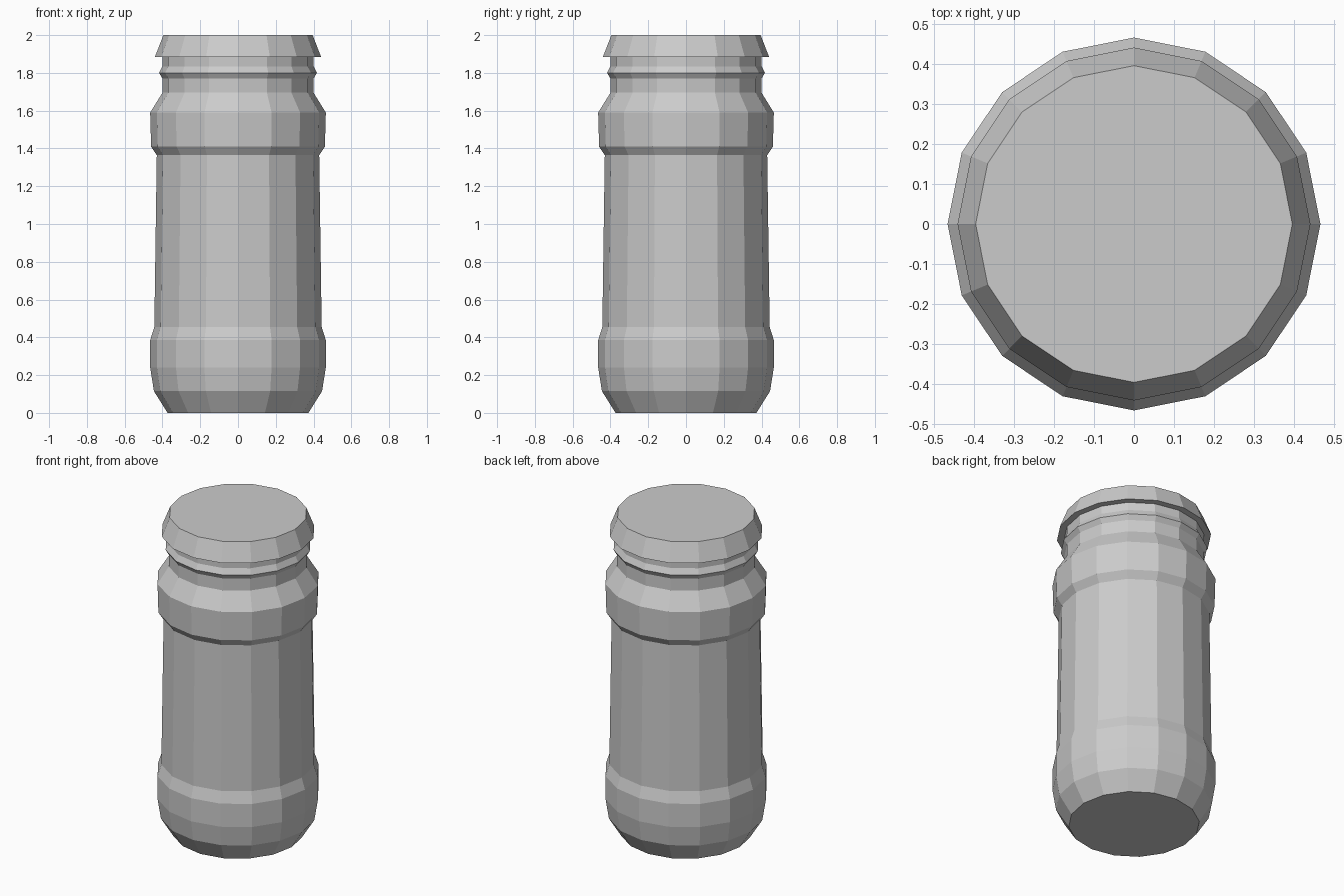
import bpy, bmesh
from math import cos, sin, pi

if "Cube" in bpy.data.objects:
    bpy.data.objects.remove(bpy.data.objects["Cube"])

SIDES = 16


def lathe(name, profile):
    """Closed faceted solid from (radius, height) pairs, bottom to top."""
    bm = bmesh.new()
    rings = [[bm.verts.new((r * cos(2 * pi * i / SIDES), r * sin(2 * pi * i / SIDES), z))
              for i in range(SIDES)] for r, z in profile]
    for low, high in zip(rings, rings[1:]):
        for i in range(SIDES):
            j = (i + 1) % SIDES
            bm.faces.new((low[i], low[j], high[j], high[i]))
    bm.faces.new(rings[0][::-1])
    bm.faces.new(rings[-1])
    mesh = bpy.data.meshes.new(name)
    bm.to_mesh(mesh)
    bm.free()
    obj = bpy.data.objects.new(name, mesh)
    bpy.context.collection.objects.link(obj)
    return obj


# Jar body: rounded foot, lower band, straight wall, upper band, shoulder, neck ridge
lathe("jar_body", [
    (0.373, 0.0), (0.445, 0.115), (0.465, 0.24), (0.465, 0.385),
    (0.443, 0.455), (0.43, 1.365), (0.46, 1.41), (0.465, 1.59),
    (0.40, 1.695), (0.40, 1.77), (0.418, 1.80), (0.40, 1.835), (0.40, 1.90),
])

# Tapered lid overhanging the neck
lathe("lid", [(0.44, 1.885), (0.436, 1.895), (0.395, 2.0)])
